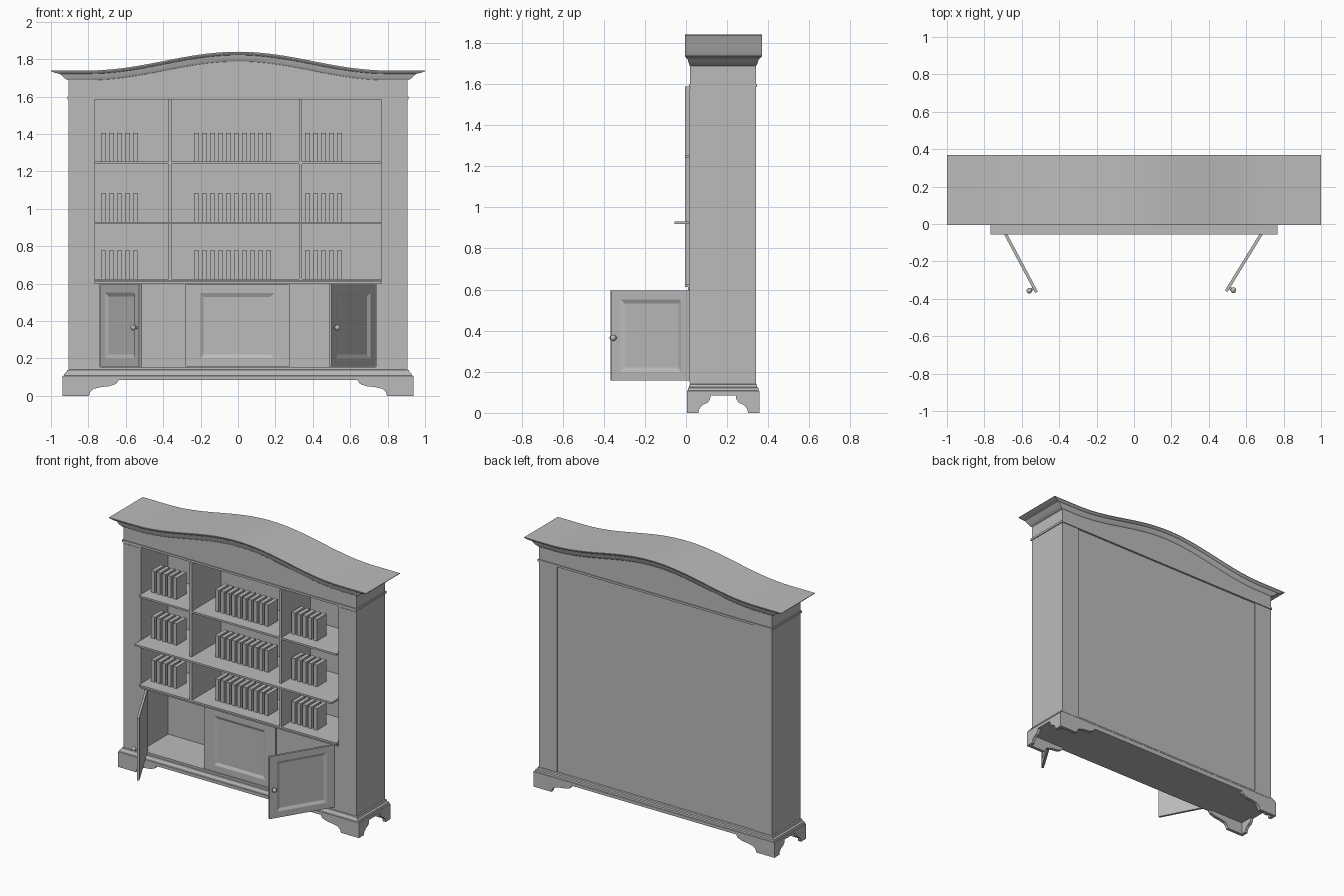
import bpy, bmesh, math

cube = bpy.data.objects.get("Cube")
if cube:
    bpy.data.objects.remove(cube, do_unlink=True)

paint = bpy.data.materials.new("plain grey")
paint.use_nodes = True
GREY = (0.5, 0.5, 0.5, 1)
paint.diffuse_color = GREY
paint.node_tree.nodes["Principled BSDF"].inputs["Base Color"].default_value = GREY


def finish(name, bm, smooth=False):
    bmesh.ops.recalc_face_normals(bm, faces=bm.faces[:])
    mesh = bpy.data.meshes.new(name)
    bm.to_mesh(mesh)
    bm.free()
    mesh.materials.append(paint)
    if smooth:
        mesh.shade_smooth()
        mesh.set_sharp_from_angle(angle=math.radians(25))
    obj = bpy.data.objects.new(name, mesh)
    bpy.context.collection.objects.link(obj)
    return obj


def loft(name, rings, smooth=False):
    """Join closed rings of points; both ends are closed with strips of quads."""
    bm = bmesh.new()
    loops = [[bm.verts.new(p) for p in ring] for ring in rings]
    n = len(loops[0])
    for a, b in zip(loops, loops[1:]):
        for i in range(n):
            j = (i + 1) % n
            bm.faces.new((a[i], a[j], b[j], b[i]))
    for ring in (loops[0], loops[-1]):
        for i in range(n // 2 - 1):
            bm.faces.new((ring[i], ring[i + 1], ring[n - 2 - i], ring[n - 1 - i]))
    return finish(name, bm, smooth)


def box(name, x0, x1, y0, y1, z0, z1):
    return loft(name, [[(x0, y0, z), (x1, y0, z), (x1, y1, z), (x0, y1, z)]
                       for z in (z0, z1)])


def extrude(name, outline, place, thick):
    """Extrude a flat outline; place maps (u, depth, z) into the model."""
    bm = bmesh.new()
    front, back = [[bm.verts.new(place(u, d, z)) for u, z in outline] for d in (0, thick)]
    bm.faces.new(front)
    bm.faces.new(back)
    for i in range(len(front)):
        j = (i + 1) % len(front)
        bm.faces.new((front[i], front[j], back[j], back[i]))
    return finish(name, bm)


# Main body dimensions
BODY, OPEN, FRONT, BACK = 0.906, 0.767, 0.02, 0.34


def arch(x):
    return 0.05 * (1 + math.cos(math.pi * min(abs(x) / 0.8, 1)))


def moulding(name, profile, over, steps=1):
    """Profile entries: outward fraction, height, share of the arch."""
    rings = []
    for f, z, w in profile:
        hx = BODY + over[0] * f
        xs = [hx * (2 * i / steps - 1) for i in range(steps + 1)]
        ring = [(x, FRONT - over[1] * f, z + w * arch(x)) for x in xs]
        ring += [(x, BACK + over[2] * f, z + w * arch(x)) for x in reversed(xs)]
        rings.append(ring)
    return loft(name, rings, smooth=steps > 1)


# Arched frieze with flared cornice
moulding("cornice", [(0, 1.6, 0), (0, 1.688, 1), (0.12, 1.692, 1), (0.25, 1.70, 1),
                     (0.42, 1.715, 1), (0.5, 1.722, 1), (0.62, 1.724, 1),
                     (0.85, 1.73, 1), (1, 1.736, 1), (1, 1.74, 1)],
         (0.094, 0.025, 0.03), 48)
moulding("frieze_bead", [(1, 1.585, 0), (1, 1.6, 0)], (0.006, 0.006, 0.006))

# Stepped plinth
moulding("plinth", [(1, 0.085, 0), (1, 0.106, 0), (0.8, 0.108, 0), (0.7, 0.12, 0),
                    (0.35, 0.126, 0), (0.25, 0.138, 0), (0, 0.14, 0)],
         (0.031, 0.015, 0.017))

# Sides with shallow front panels, cabinet stiles
for side, s in (("right", -1), ("left", 1)):
    box(side + "_pilaster", s * OPEN, s * BODY, FRONT, BACK, 0.138, 1.587)
    box(side + "_pilaster_panel", s * 0.787, s * 0.9, FRONT - 0.003, FRONT, 0.145, 1.575)
    box(side + "_stile", s * 0.738, s * OPEN, FRONT, 0.04, 0.14, 0.605)

# Back and floor
box("back_panel", -OPEN, OPEN, 0.32, 0.333, 0.135, 1.59)
box("cabinet_floor", -OPEN, OPEN, FRONT, 0.32, 0.138, 0.155)

# Shelves and dividers
box("cabinet_rail", -OPEN, OPEN, 0.01, 0.32, 0.597, 0.612)
SHELVES = (0.62, 0.925, 1.247)
for name, z, y in zip(("lower", "middle", "upper"), SHELVES, (-0.005, -0.055, -0.005)):
    box(name + "_shelf", -OPEN, OPEN, y, 0.32, z - 0.007, z + 0.006)
for name, x in (("right", -0.364), ("left", 0.333)):
    box(name + "_divider", x - 0.008, x + 0.008, -0.005, 0.32, 0.62, 1.587)

# Books in three groups on each shelf
for shelf in SHELVES:
    for start, count in ((-0.733, 5), (-0.235, 10), (0.358, 5)):
        for i in range(count):
            x = start + i * 0.0427
            box("book", x, x + 0.027, 0.083, 0.19, shelf + 0.006, shelf + 0.158)


def panel_door(name, x0, x1, mx, mz):
    """Slab with a recessed field on its front."""
    def ring(dx, dz, y):
        a, b, c, d = x0 + dx, x1 - dx, 0.157 + dz, 0.595 - dz
        return [(a, y, c), (b, y, c), (b, y, d), (a, y, d)]
    return loft(name, [ring(0, 0, 0.016), ring(0, 0, 0), ring(mx, mz, 0),
                       ring(mx + 0.02, mz + 0.02, -0.0 + 0.009)])


# Fixed centre panel
panel_door("centre_panel", -0.282, 0.275, 0.08, 0.045).location.y = 0.024

# Open doors with round knobs
for side, s, width, angle in (("right", -1, 0.44, 62), ("left", 1, 0.45, 58.5)):
    far = -s * width
    door = panel_door(side + "_door", min(0, far), max(0, far), 0.052, 0.043)
    door.location = (s * 0.735, FRONT, 0)
    door.rotation_euler.z = s * math.radians(angle)
    bm = bmesh.new()
    bmesh.ops.create_uvsphere(bm, u_segments=16, v_segments=10, radius=0.015)
    bmesh.ops.translate(bm, verts=bm.verts[:], vec=(0, -0.022, 0))
    knob = finish(side + "_knob", bm, True)
    bm = bmesh.new()
    bmesh.ops.create_cone(bm, cap_ends=True, segments=12, radius1=0.007,
                          radius2=0.007, depth=0.016)
    stem = finish(side + "_knob_stem", bm, True)
    stem.rotation_euler.x = math.pi / 2
    stem.location.y = -0.008
    stem.parent = knob
    knob.parent = door
    knob.location = (-s * (width - 0.025), 0, 0.365)

# Bracket feet: a long and a short shaped arm at each corner
LONG = [(0, 0), (0.14, 0), (0.147, 0.022), (0.165, 0.038), (0.2, 0.046),
        (0.25, 0.052), (0.285, 0.064), (0.3, 0.086), (0, 0.086)]
SHORT = [(0, 0), (0.055, 0), (0.06, 0.02), (0.075, 0.038), (0.1, 0.05),
         (0.112, 0.065), (0.115, 0.086), (0, 0.086)]
for sx, xname in ((-1, "right"), (1, "left")):
    for sy, y, yname in ((1, 0.005, "front"), (-1, 0.357, "back")):
        name = yname + "_" + xname + "_foot"
        extrude(name, LONG, lambda u, d, z: (sx * (0.937 - u), y + sy * d, z), 0.022)
        extrude(name + "_return", SHORT,
                lambda u, d, z: (sx * (0.937 - d), y + sy * u, z), 0.022)
